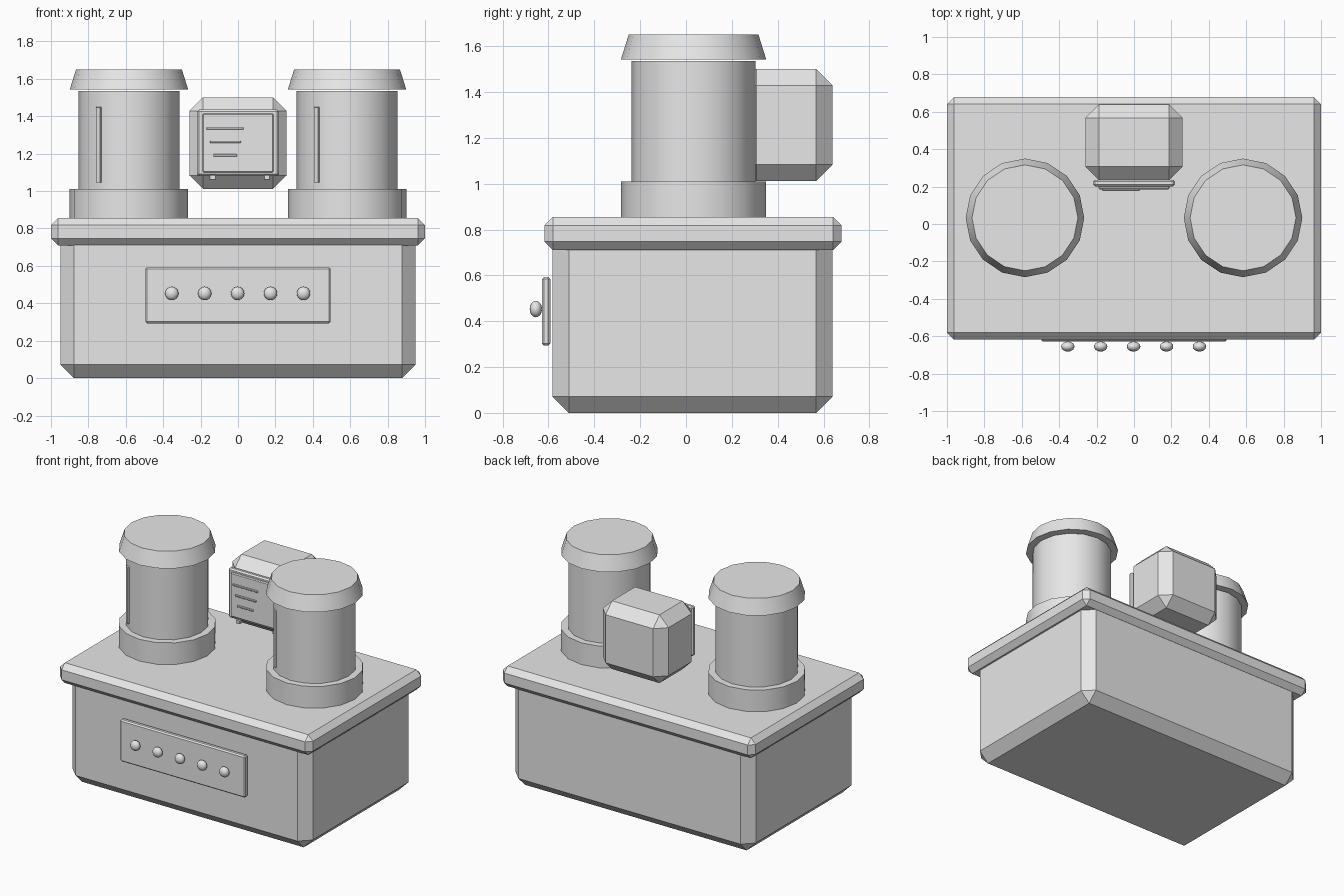
import bpy, bmesh, math
from mathutils import Matrix, Vector

cube = bpy.data.objects.get("Cube")
if cube:
    bpy.data.objects.remove(cube, do_unlink=True)

grey = bpy.data.materials.new("plain_grey")
grey.use_nodes = True
grey.diffuse_color = (0.8, 0.8, 0.8, 1)
grey.node_tree.nodes["Principled BSDF"].inputs["Base Color"].default_value = (0.8, 0.8, 0.8, 1)


def finish(name, bm, smooth=False):
    bmesh.ops.recalc_face_normals(bm, faces=bm.faces)
    mesh = bpy.data.meshes.new(name)
    bm.to_mesh(mesh)
    bm.free()
    mesh.materials.append(grey)
    obj = bpy.data.objects.new(name, mesh)
    bpy.context.collection.objects.link(obj)
    if smooth:
        bpy.ops.object.select_all(action='DESELECT')
        obj.select_set(True)
        bpy.context.view_layer.objects.active = obj
        bpy.ops.object.shade_smooth_by_angle(angle=math.radians(30))
    return obj


def box(name, low, high, chamfer=0.0, turn=0.0):
    """Chamfered box between two corners, optionally turned about its own z."""
    low, high = Vector(low), Vector(high)
    bm = bmesh.new()
    bmesh.ops.create_cube(bm, size=1, matrix=Matrix.Diagonal((*(high - low), 1)))
    if chamfer:
        bmesh.ops.bevel(bm, geom=bm.edges[:], offset=chamfer, segments=1,
                        affect='EDGES', profile=0.5)
    bm.transform(Matrix.Translation((low + high) / 2) @ Matrix.Rotation(turn, 4, 'Z'))
    return finish(name, bm)


def drum(name, x, y, z0, z1, r0, r1):
    """Sixteen-sided drum with separate bottom and top radii."""
    bm = bmesh.new()
    bmesh.ops.create_cone(bm, cap_ends=True, segments=16, radius1=r0, radius2=r1,
                          depth=z1 - z0,
                          matrix=Matrix.Translation((x, y, (z0 + z1) / 2)))
    return finish(name, bm, smooth=True)


# Main cabinet and its overhanging lid
box("cabinet", (-0.95, -0.583, 0), (0.95, 0.64, 0.83), 0.072)
box("lid", (-1, -0.618, 0.71), (1, 0.678, 0.855), 0.037)

# Pair of capped cylinders, each with a thin strip on its front
for side, x in (("right", -0.583), ("left", 0.583)):
    y = 0.033
    drum(side + "_cylinder_base", x, y, 0.84, 1.01, 0.317, 0.317)
    drum(side + "_cylinder", x, y, 1.0, 1.536, 0.27, 0.27)
    drum(side + "_cylinder_cap", x, y, 1.542, 1.65, 0.317, 0.283)
    sx, sy = x - 0.158, y - 0.212
    box(side + "_cylinder_strip", (sx - 0.015, sy - 0.012, 1.045),
        (sx + 0.015, sy + 0.012, 1.45), 0.002, -math.radians(36))

# Rear housing with a framed door, slats and two small feet
box("rear_housing", (-0.26, 0.235, 1.012), (0.26, 0.64, 1.5), 0.072)
box("door_frame", (-0.218, 0.2, 1.08), (0.218, 0.236, 1.435), 0.01)
box("door", (-0.19, 0.185, 1.1), (0.19, 0.205, 1.415), 0.006)
for i, (x0, x1) in enumerate(((-0.168, 0.03), (-0.15, 0.015), (-0.132, -0.005))):
    z = 1.335 - 0.072 * i
    box(f"door_slat_{i + 1}", (x0, 0.176, z - 0.006), (x1, 0.19, z + 0.006), 0.002)
for side, x in (("right", -0.135), ("left", 0.155)):
    box(side + "_door_foot", (x - 0.017, 0.19, 1.06), (x + 0.017, 0.225, 1.085), 0.003)

# Front control panel with a row of knobs
box("control_panel", (-0.495, -0.629, 0.293), (0.495, -0.592, 0.592), 0.009)
for i in range(5):
    bm = bmesh.new()
    place = Matrix.Translation((-0.354 + 0.176 * i, -0.655, 0.453))
    bmesh.ops.create_uvsphere(bm, u_segments=16, v_segments=8, radius=1,
                              matrix=place @ Matrix.Diagonal((0.036, 0.027, 0.036, 1)))
    finish(f"knob_{i + 1}", bm, smooth=True)
